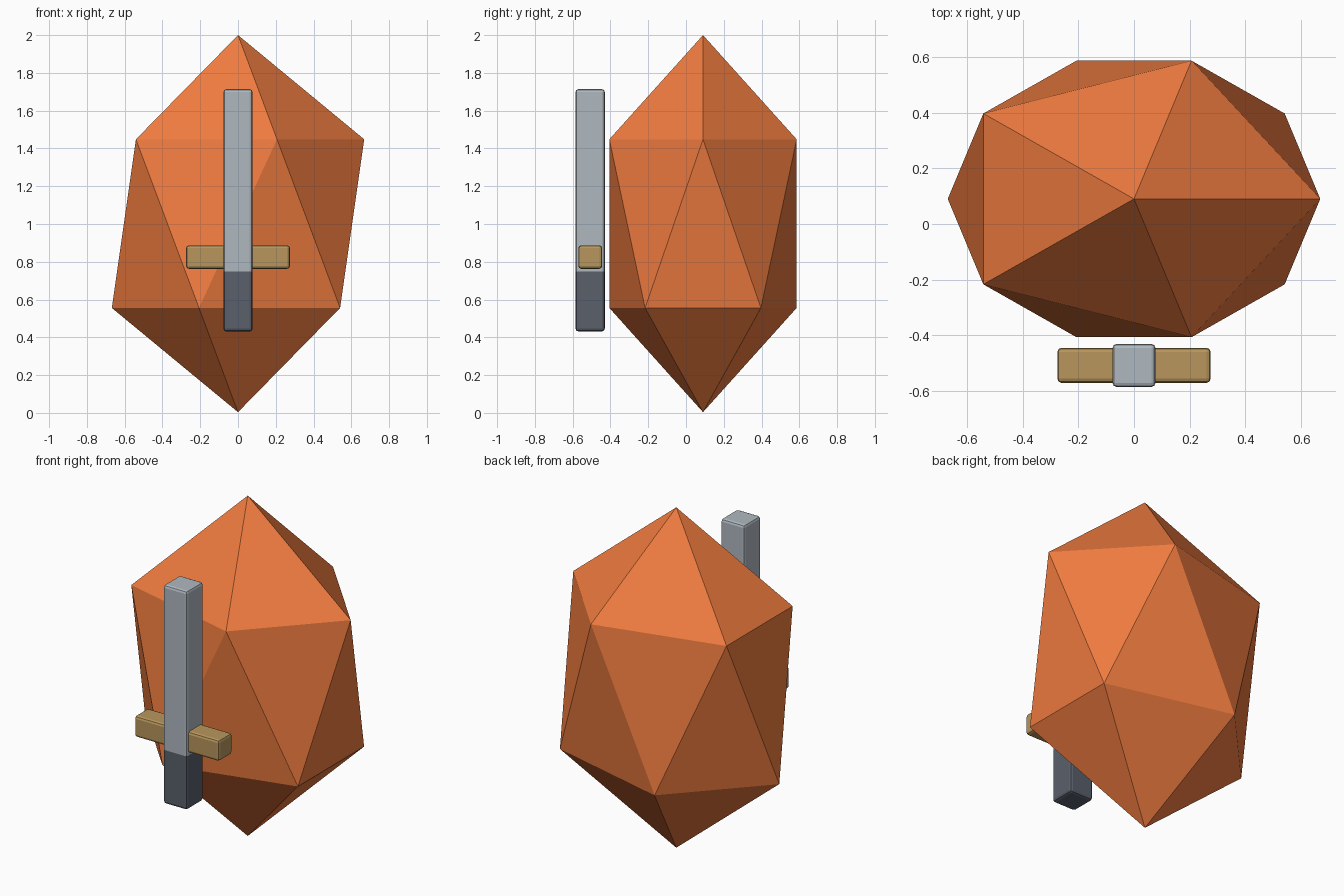
import bpy, bmesh
from mathutils import Vector

if "Cube" in bpy.data.objects:
    bpy.data.objects.remove(bpy.data.objects["Cube"])


def material(name, rgb):
    m = bpy.data.materials.new(name)
    m.diffuse_color = (*rgb, 1)
    m.use_nodes = True
    m.node_tree.nodes["Principled BSDF"].inputs["Base Color"].default_value = m.diffuse_color
    return m


def add_object(name, bm, mat):
    mesh = bpy.data.meshes.new(name)
    bm.to_mesh(mesh)
    bm.free()
    mesh.materials.append(mat)
    ob = bpy.data.objects.new(name, mesh)
    bpy.context.collection.objects.link(ob)
    return ob


def rounded_box(name, lo, hi, mat, joint_z=None, bevel=0.015):
    """Box with rounded edges; edges lying at joint_z stay sharp."""
    lo, hi = Vector(lo), Vector(hi)
    bm = bmesh.new()
    bmesh.ops.create_cube(bm, size=1)
    bmesh.ops.scale(bm, vec=hi - lo, verts=bm.verts)
    bmesh.ops.translate(bm, vec=(lo + hi) / 2, verts=bm.verts)
    edges = [e for e in bm.edges if joint_z is None
             or any(abs(v.co.z - joint_z) > 1e-4 for v in e.verts)]
    bmesh.ops.bevel(bm, geom=edges, offset=bevel, segments=2,
                    profile=0.5, affect='EDGES', clamp_overlap=True)
    return add_object(name, bm, mat)


# Faceted body: a stretched low-poly icosphere
bm = bmesh.new()
bmesh.ops.create_icosphere(bm, subdivisions=1, radius=1)
bmesh.ops.scale(bm, vec=(0.747, 0.583, 0.998), verts=bm.verts)
bmesh.ops.translate(bm, vec=(0, 0.09, 1.002), verts=bm.verts)
add_object("faceted_body", bm, material("orange", (0.87, 0.2, 0.05)))

# Sword in front: blade and grip share one square section
JOINT = 0.748
rounded_box("blade", (-0.077, -0.585, JOINT), (0.077, -0.43, 1.714),
            material("steel", (0.43, 0.48, 0.53)), JOINT)
rounded_box("grip", (-0.077, -0.585, 0.431), (0.077, -0.43, JOINT),
            material("dark_grey", (0.1, 0.115, 0.147)), JOINT)

# Crossguard
rounded_box("crossguard", (-0.275, -0.57, 0.763), (0.275, -0.444, 0.887),
            material("brass", (0.48, 0.305, 0.107)))
